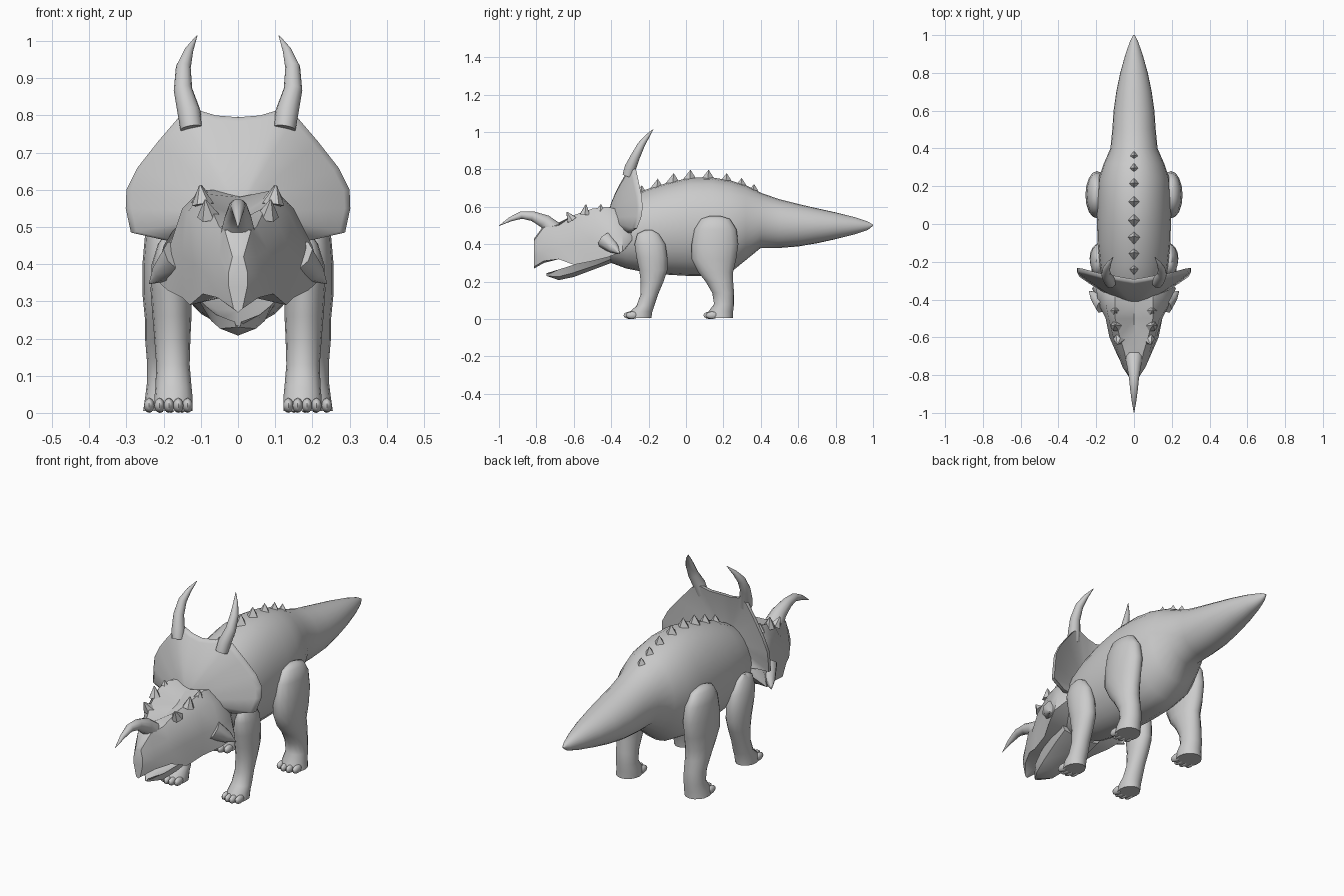
import bpy, bmesh, math
from mathutils import Vector, Matrix

hide = bpy.data.materials.new("grey_hide")
hide.diffuse_color = (0.6, 0.6, 0.6, 1)


def finish(name, bm, angle=45):
    bmesh.ops.recalc_face_normals(bm, faces=bm.faces)
    me = bpy.data.meshes.new(name)
    bm.to_mesh(me)
    bm.free()
    me.materials.append(hide)
    ob = bpy.data.objects.new(name, me)
    bpy.context.collection.objects.link(ob)
    bpy.ops.object.select_all(action='DESELECT')
    ob.select_set(True)
    bpy.context.view_layer.objects.active = ob
    bpy.ops.object.shade_smooth_by_angle(angle=math.radians(angle))
    return ob


def loft(name, rings, angle=45):
    """Skin a list of closed rings and cap both ends."""
    bm = bmesh.new()
    vs = [[bm.verts.new(p) for p in r] for r in rings]
    n = len(rings[0])
    for a, b in zip(vs, vs[1:]):
        for i in range(n):
            j = (i + 1) % n
            bm.faces.new((a[i], a[j], b[j], b[i]))
    bm.faces.new(vs[0])
    bm.faces.new(vs[-1])
    return finish(name, bm, angle)


def circle(n):
    return [(math.cos(2 * math.pi * i / n), math.sin(2 * math.pi * i / n)) for i in range(n)]


def tube(name, path, n=12):
    """Tapered horn along (x, y, z, radius) points."""
    pts = [Vector(p[:3]) for p in path]
    rings = []
    for i, p in enumerate(pts):
        t = (pts[min(i + 1, len(pts) - 1)] - pts[max(i - 1, 0)]).normalized()
        u = (Vector((1, 0, 0)) - t * t.x).normalized()
        v = t.cross(u)
        rings.append([p + (u * c + v * s) * path[i][3] for c, s in circle(n)])
    return loft(name, rings)


def mirror_ring(half):
    return half + [(-x, y, z) for x, y, z in reversed(half[1:-1])]


# Body and tail: (y, top, bottom, half width)
body = [(-.46, .52, .32, .10), (-.40, .58, .30, .13), (-.32, .64, .27, .16),
        (-.22, .69, .25, .18), (-.10, .728, .237, .193), (.02, .755, .23, .196),
        (.14, .757, .23, .195), (.24, .74, .25, .188), (.32, .715, .315, .16),
        (.40, .675, .38, .125), (.50, .64, .38, .115), (.60, .615, .388, .108),
        (.70, .592, .405, .094), (.80, .57, .427, .073), (.90, .545, .452, .045),
        (.97, .522, .475, .02), (1.0, .505, .498, .004)]
loft("body_and_tail", [[(w * c, y, (t + b) / 2 + (t - b) / 2 * s) for c, s in circle(24)]
                       for y, t, b, w in body])

# Head: half sections of (x, z) from crown to palate
head = {
    -.812: [(0, .43), (.015, .42), (.025, .38), (.025, .34), (.012, .28), (0, .27)],
    -.76: [(0, .50), (.035, .49), (.05, .42), (.06, .36), (.055, .31), (0, .30)],
    -.68: [(0, .515), (.05, .50), (.08, .44), (.09, .38), (.095, .32), (0, .325)],
    -.60: [(0, .51), (.075, .555), (.11, .50), (.12, .40), (.13, .29), (0, .32)],
    -.50: [(0, .53), (.10, .59), (.135, .54), (.15, .42), (.15, .31), (0, .32)],
    -.42: [(0, .58), (.10, .60), (.15, .55), (.19, .43), (.19, .33), (0, .33)],
    -.34: [(0, .60), (.10, .58), (.15, .53), (.20, .45), (.222, .36), (0, .37)],
    -.29: [(0, .56), (.08, .54), (.12, .51), (.16, .46), (.17, .42), (0, .41)],
}
loft("head", [mirror_ring([(x, y, z) for x, z in h]) for y, h in head.items()], 40)

# Lower jaw: (y, half width, top, bottom)
jaw = [(-.745, .008, .245, .235), (-.68, .06, .265, .208), (-.60, .09, .29, .225),
       (-.48, .12, .325, .27), (-.40, .13, .36, .30)]
loft("lower_jaw", [mirror_ring([(0, y, t - .015), (w * .7, y, t - .01), (w, y, t),
                                (w * .8, y, (t + b) / 2 - .01), (0, y, b)])
                   for y, w, t, b in jaw], 40)

# Neck frill: a bowl-shaped shield, front skin then back skin
rim = mirror_ring([(0, -.31, .795), (.06, -.30, .80), (.11, -.29, .815), (.155, -.285, .80),
                   (.215, -.27, .73), (.27, -.255, .66), (.30, -.25, .60), (.302, -.255, .55),
                   (.288, -.28, .485), (.20, -.31, .465), (.10, -.31, .45), (0, -.31, .45)])


def frill_ring(t, centre_y, back):
    k = t ** 1.5
    return [(x * t, centre_y + (y + back - centre_y) * k, .54 + (z - .54) * t) for x, y, z in rim]


steps = [.05, .3, .5, .68, .84, .95]
loft("neck_frill", [frill_ring(t, -.42, 0) for t in steps + [1]]
     + [frill_ring(t, -.33, .018) for t in [1] + steps[::-1]], 60)

# Nose horn
tube("nose_horn", [(0, -.69, .46, .052), (0, -.755, .522, .037), (0, -.82, .55, .026),
                   (0, -.88, .556, .02), (0, -.94, .533, .012), (0, -1.0, .498, .001)])

# Back spikes: (y, base height, tip height)
spikes = [(-.24, .68, .715), (-.155, .705, .75), (-.07, .73, .78), (.02, .75, .798),
          (.117, .752, .798), (.214, .74, .78), (.294, .715, .754), (.36, .69, .722)]
for i, (y, base, tip) in enumerate(spikes):
    r = .7 * (tip - base) + .004
    bm = bmesh.new()
    ring = [bm.verts.new(p) for p in ((r * .8, y, base), (0, y + r, base - .005),
                                      (-r * .8, y, base), (0, y - r, base - .005))]
    top = bm.verts.new((0, y + .004, tip))
    for k in range(4):
        bm.faces.new((ring[k], ring[(k + 1) % 4], top))
    bm.faces.new(ring)
    finish(f"back_spike_{i + 1}", bm, 30)

# Legs: (z, y front, y back, x inner, x outer)
front_leg = [(.475, -.22, -.18, .185, .20), (.455, -.26, -.145, .165, .215),
             (.40, -.275, -.11, .14, .232), (.33, -.265, -.10, .125, .235),
             (.26, -.25, -.10, .125, .23), (.20, -.242, -.12, .128, .225),
             (.13, -.243, -.15, .13, .22), (.07, -.265, -.17, .125, .222),
             (.04, -.30, -.18, .122, .225), (.005, -.312, -.185, .122, .225)]
hind_leg = [(.552, .13, .18, .19, .21), (.535, .08, .235, .165, .235),
            (.48, .045, .27, .145, .25), (.40, .03, .28, .135, .257),
            (.32, .03, .268, .135, .257), (.25, .065, .252, .135, .25),
            (.20, .105, .252, .14, .25), (.14, .14, .257, .14, .245),
            (.08, .15, .257, .14, .245), (.04, .12, .252, .135, .25),
            (.005, .115, .25, .135, .255)]

for side, s in (("left", 1), ("right", -1)):
    for part, rows in (("front", front_leg), ("hind", hind_leg)):
        loft(f"{side}_{part}_leg",
             [[(s * ((a + b) / 2 + (b - a) / 2 * c), (f + k) / 2 + (k - f) / 2 * d, z)
               for c, d in circle(16)] for z, f, k, a, b in rows], 50)
        # Four toes across the front of the foot
        z, f, k, a, b = rows[-1]
        bm = bmesh.new()
        for i in range(4):
            x = a + (b - a) * (.13 + .245 * i)
            y = f + (.012 if i in (1, 2) else .024)
            m = Matrix.Translation((s * x, y, .02)) @ Matrix.Diagonal((.0145, .034, .02, 1))
            bmesh.ops.create_uvsphere(bm, u_segments=10, v_segments=6, radius=1, matrix=m)
        finish(f"{side}_{part}_toes", bm)

    # Tall frill horns
    tube(f"{side}_frill_horn", [(s * .125, -.31, .765, .03), (s * .132, -.297, .81, .031),
                                (s * .148, -.27, .87, .025), (s * .147, -.24, .93, .02),
                                (s * .132, -.208, .975, .012), (s * .11, -.175, 1.015, .001)])
    # Cheek spike
    tube(f"{side}_cheek_spike", [(s * .16, -.43, .42, .05), (s * .205, -.385, .378, .03),
                                 (s * .238, -.355, .348, .002)], 8)
    # Brow bumps: (base, tip)
    for i, (b, t) in enumerate([((.08, -.61, .53), (.088, -.638, .572)),
                                ((.095, -.54, .56), (.102, -.535, .612)),
                                ((.095, -.46, .57), (.10, -.455, .612))]):
        tube(f"{side}_brow_bump_{i + 1}", [(s * b[0], b[1], b[2], .03),
                                           (s * t[0], t[1], t[2], .003)], 6)
